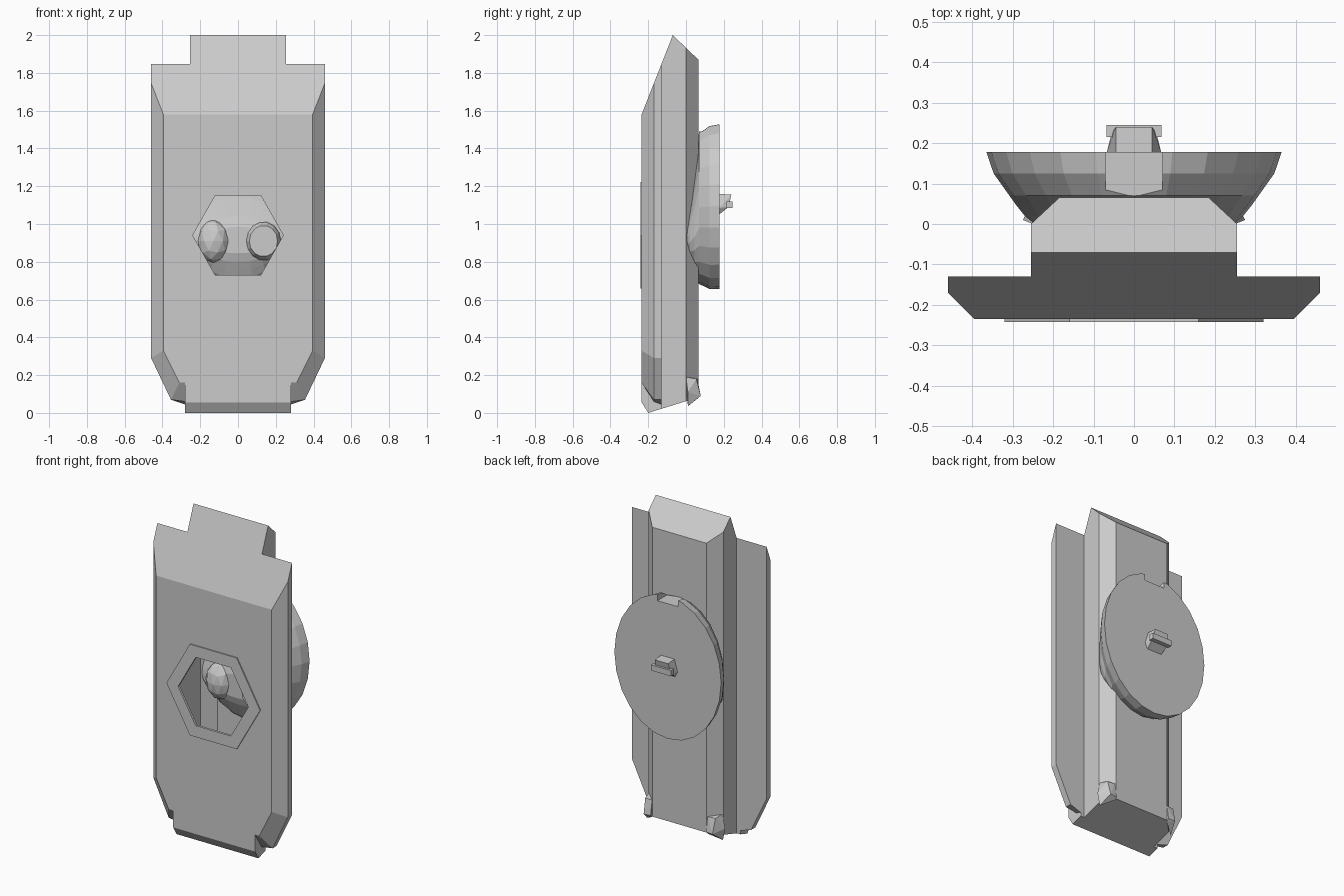
import bpy, bmesh, math
from mathutils import Vector

if "Cube" in bpy.data.objects:
    bpy.data.objects.remove(bpy.data.objects["Cube"])


def finish(name, bm):
    bmesh.ops.recalc_face_normals(bm, faces=bm.faces[:])
    me = bpy.data.meshes.new(name)
    bm.to_mesh(me)
    bm.free()
    ob = bpy.data.objects.new(name, me)
    bpy.context.collection.objects.link(ob)
    return ob


def loft(name, rings, caps=(True, True), closed=True):
    """Skin a list of equal-length point rings."""
    bm = bmesh.new()
    rows = [[bm.verts.new(p) for p in r] for r in rings]
    n = len(rows[0])
    for a, b in zip(rows, rows[1:]):
        for i in range(n if closed else n - 1):
            j = (i + 1) % n
            bm.faces.new((a[i], a[j], b[j], b[i]))
    if caps[0]:
        bm.faces.new(rows[0])
    if caps[1]:
        bm.faces.new(rows[-1])
    return finish(name, bm)


def hull(name, pts):
    bm = bmesh.new()
    for p in pts:
        bm.verts.new(p)
    bmesh.ops.convex_hull(bm, input=bm.verts[:])
    return finish(name, bm)


def box(name, x, y, z):
    return hull(name, [(a, b, c) for a in x for b in y for c in z])


def hexagon(r, y, cz=0.94):
    return [(r * math.cos(i * math.pi / 3), y, cz + r * 0.88 * math.sin(i * math.pi / 3) / 0.866) for i in range(6)]


def cut(ob, cutter):
    m = ob.modifiers.new("cut", "BOOLEAN")
    m.operation = "DIFFERENCE"
    m.solver = "EXACT"
    m.object = cutter
    cutter.hide_render = True
    cutter.hide_set(True)


def slope(y):
    return 1.58 + 2.545 * (y + 0.235)


# Front plate: bevelled outline with sloping top edge
def plate_ring(y, half):
    right = [(x, y, z) for x, z in half]
    return right + [(-x, y, z) for x, y, z in reversed(right)]


plate = loft("front_plate", [
    plate_ring(-0.235, [(0.395, slope(-0.235)), (0.395, 0.33), (0.31, 0.16), (0.28, 0.16), (0.28, 0.055)]),
    plate_ring(-0.17, [(0.46, slope(-0.17)), (0.46, 0.29), (0.355, 0.07), (0.28, 0.06), (0.28, 0.03)]),
    plate_ring(-0.13, [(0.46, slope(-0.13)), (0.46, 0.29), (0.355, 0.07), (0.28, 0.045), (0.28, 0.03)])])
cut(plate, loft("window_cutter", [hexagon(0.24, -0.4), hexagon(0.24, -0.2)]))
cut(plate, box("cavity_cutter", (-0.255, 0.255), (-0.228, -0.05), (0.5, 1.4)))

# Bottom lip
lip = [(-0.235, 0.056), (-0.2, 0.0), (-0.13, 0.022), (-0.13, 0.16), (-0.234, 0.16)]
loft("bottom_lip", [[(x, y, z) for y, z in lip] for x in (-0.28, 0.28)])

# Raised hexagon rim around the window
rim = [hexagon(0.24, -0.234), hexagon(0.24, -0.242), hexagon(0.32, -0.242), hexagon(0.32, -0.234)]
loft("window_rim", rim, caps=(False, False))

# Hollow spine behind the plate, open toward the window
half = [(0.255, -0.13), (0.255, -0.07), (0.255, 0.0), (0.185, 0.065)]
section = half + [(-x, y) for x, y in reversed(half)]


def top_z(y):
    return slope(y) if y < -0.07 else 2.0 - 0.96 * (y + 0.07)


loft("rear_spine", [[(x, y, (y + 0.2) * 0.31) for x, y in section],
                    [(x, y, top_z(y)) for x, y in section]], closed=False, caps=(False, False))
for name, fn in (("spine_bottom", lambda y: (y + 0.2) * 0.31), ("spine_top", top_z)):
    loft(name, [[(x, y, fn(y)), (-x, y, fn(y))] for x, y in half], closed=False, caps=(False, False))
# front skin of the spine tongue above the plate
loft("top_tongue", [[(-0.255, y, z), (0.255, y, z)] for y, z in
                    ((-0.13, slope(-0.13) - 0.1), (-0.13, slope(-0.13)))], closed=False, caps=(False, False))

# Oval bowl on the back, its nose poking into the spine
N = 24
rings = []
for y, rx, rz, cz in ((0.178, 0.365, 0.442, 1.097), (0.125, 0.347, 0.437, 1.093), (0.07, 0.308, 0.405, 1.087),
                      (0.045, 0.29, 0.3, 1.01), (0.02, 0.27, 0.19, 0.95), (0.0, 0.245, 0.12, 0.92),
                      (-0.015, 0.17, 0.07, 0.915)):
    rings.append([(rx * math.cos(2 * math.pi * i / N), y, cz + rz * math.sin(2 * math.pi * i / N)) for i in range(N)])
bowl = loft("oval_bowl", rings)
cut(bowl, box("notch_cutter", (-0.07, 0.07), (0.0, 0.3), (1.49, 1.7)))

# Two lobes seen through the window: a rounded one and a flat-ended one
bm = bmesh.new()
bmesh.ops.create_icosphere(bm, subdivisions=2, radius=1.0)
for v in bm.verts:
    v.co = Vector((v.co.x * 0.085 - 0.13, v.co.y * 0.07 + 0.01, v.co.z * 0.115 + 0.91))
finish("round_lobe", bm)
loft("flat_lobe", [[(0.135 + r * math.cos(2 * math.pi * i / 14), y, 0.91 + r * 1.1 * math.sin(2 * math.pi * i / 14))
                    for i in range(14)] for y, r in ((0.05, 0.1), (-0.02, 0.09), (-0.05, 0.075))])

# Catch on the bowl's back: crossbar with tapered hood
box("catch_bar", (-0.068, 0.068), (0.215, 0.245), (1.085, 1.12))
hull("catch_hood", [(s * x, y, z) for s in (-1, 1) for x, y, z in
                    ((0.068, 0.175, 1.085), (0.045, 0.175, 1.16), (0.045, 0.24, 1.155),
                     (0.055, 0.225, 1.09), (0.05, 0.175, 1.05))])

# Angular feet on the spine's rear corners
for s, side in ((-1, "left"), (1, "right")):
    hull(side + "_rear_foot", [(s * x, y, z) for x, y, z in
                               ((0.25, 0.0, 0.19), (0.275, 0.01, 0.11), (0.26, 0.01, 0.035), (0.19, 0.06, 0.18),
                                (0.24, 0.055, 0.18), (0.19, 0.075, 0.09), (0.235, 0.078, 0.09), (0.19, 0.06, 0.075))])
